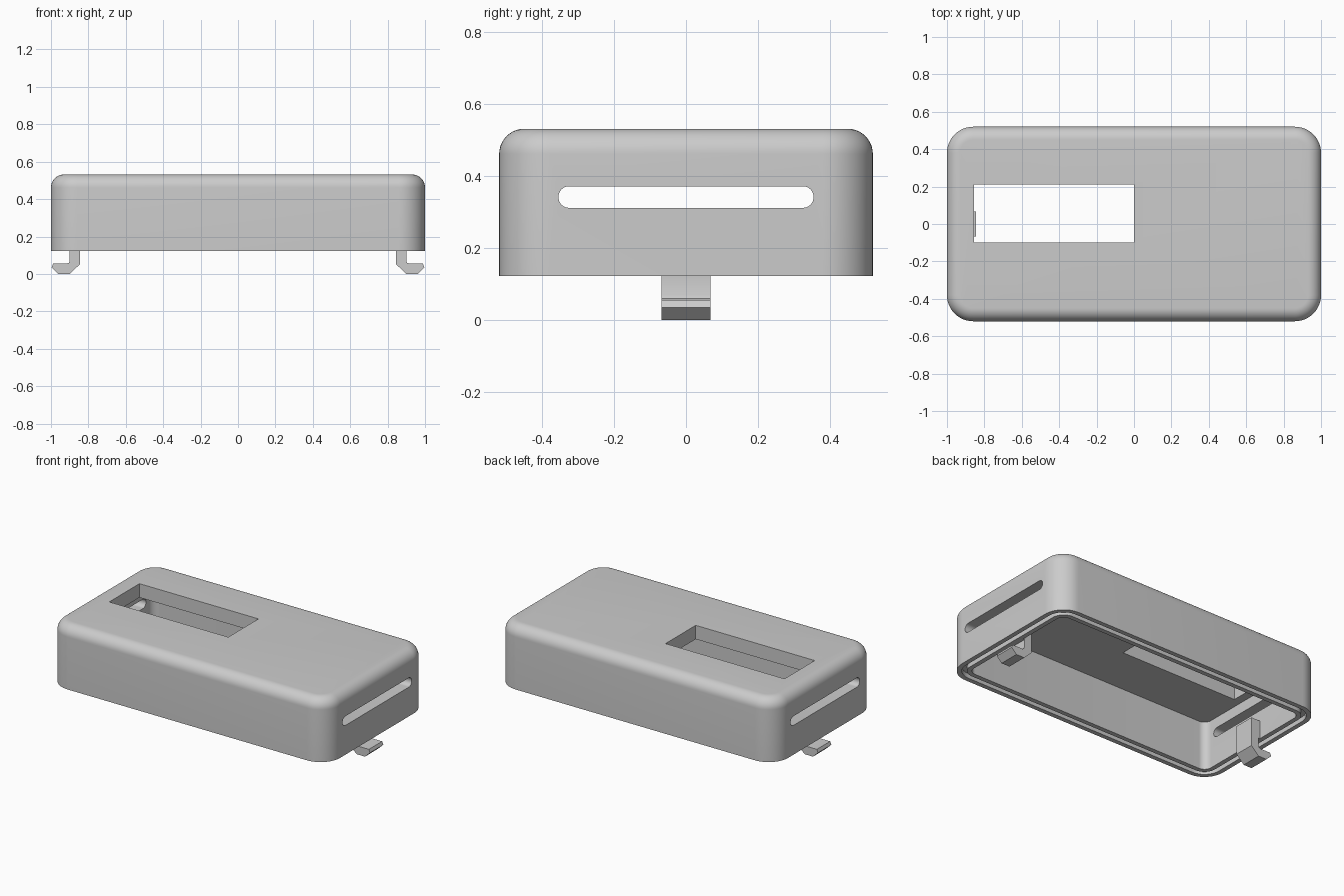
import bpy, bmesh, math

if bpy.data.objects.get("Cube"):
    bpy.data.objects.remove(bpy.data.objects["Cube"], do_unlink=True)

grey = bpy.data.materials.new("light_grey")
grey.use_nodes = True
grey.diffuse_color = (0.6, 0.6, 0.6, 1)
grey.node_tree.nodes["Principled BSDF"].inputs["Base Color"].default_value = (0.6, 0.6, 0.6, 1)

HALF_X, HALF_Y, CORNER = 1.0, 0.52, 0.14
BASE, TOP, FILLET, WALL = 0.125, 0.535, 0.07, 0.09


def finish(name, bm):
    bmesh.ops.recalc_face_normals(bm, faces=bm.faces)
    mesh = bpy.data.meshes.new(name)
    bm.to_mesh(mesh)
    bm.free()
    obj = bpy.data.objects.new(name, mesh)
    bpy.context.collection.objects.link(obj)
    mesh.materials.append(grey)
    return obj


def rounded_rect(hx, hy, r, steps=12):
    pts = []
    for i, (sx, sy) in enumerate([(1, 1), (-1, 1), (-1, -1), (1, -1)]):
        for k in range(steps + 1):
            a = math.pi / 2 * (i + k / steps)
            pts.append((sx * (hx - r) + r * math.cos(a), sy * (hy - r) + r * math.sin(a)))
    return pts


def loft(name, rings):
    """Join rings of equal length and cap both ends."""
    bm = bmesh.new()
    loops = [[bm.verts.new(p) for p in ring] for ring in rings]
    for a, b in zip(loops, loops[1:]):
        for i in range(len(a)):
            j = (i + 1) % len(a)
            bm.faces.new((a[i], a[j], b[j], b[i]))
    bm.faces.new(loops[0])
    bm.faces.new(loops[-1])
    return finish(name, bm)


# Hollow case: wall profile as (inset, height), from ceiling down, round the grooved rim, up to the lid
profile = [(WALL, TOP - WALL), (WALL, BASE), (0.06, BASE), (0.06, BASE + 0.03),
           (0.03, BASE + 0.03), (0.03, BASE), (0, BASE)]
for k in range(11):
    a = math.pi / 2 * k / 10
    profile.append((FILLET * (1 - math.cos(a)), TOP - FILLET + FILLET * math.sin(a)))
case = loft("case", [[(x, y, z) for x, y in rounded_rect(HALF_X - d, HALF_Y - d, CORNER - d)]
                     for d, z in profile])

# Cutters: display window in the lid, rounded slot through both ends
window = loft("window_cutter", [[(x, y, z) for x, y in
                                 ((-0.855, -0.1), (0, -0.1), (0, 0.21), (-0.855, 0.21))]
                                for z in (0.4, 0.6)])
slot = loft("slot_cutter", [[(x, y, z + 0.345) for y, z in rounded_rect(0.355, 0.03, 0.0295, 8)]
                            for x in (-1.1, 1.1)])
for cutter in (window, slot):
    mod = case.modifiers.new(cutter.name, "BOOLEAN")
    mod.operation, mod.solver, mod.object = "DIFFERENCE", "EXACT", cutter
graph = bpy.context.evaluated_depsgraph_get()
cut_mesh = bpy.data.meshes.new_from_object(case.evaluated_get(graph))
case.modifiers.clear()
case.data = cut_mesh
for cutter in (window, slot):
    bpy.data.objects.remove(cutter, do_unlink=True)

# Snap clips: hooked strip on the inside of each end wall
hook = [(0.845, 0.245), (0.845, 0.055), (0.9, 0.003), (0.96, 0.003), (0.997, 0.038),
        (0.988, 0.058), (0.915, 0.058), (0.904, 0.063), (0.9, 0.073), (0.9, BASE),
        (0.92, BASE + 0.002), (0.92, 0.245)]
clips = [loft(name, [[(side * x, y, z) for x, z in hook] for y in (-0.068, 0.068)])
         for side, name in ((1, "left_clip"), (-1, "right_clip"))]

# Smooth shading with sharp edges kept
bpy.ops.object.select_all(action="DESELECT")
for obj in [case] + clips:
    obj.select_set(True)
bpy.context.view_layer.objects.active = case
bpy.ops.object.shade_smooth_by_angle(angle=math.radians(30))

# Rest the hooks on the ground
for obj in [case] + clips:
    obj.location.z = -0.003
